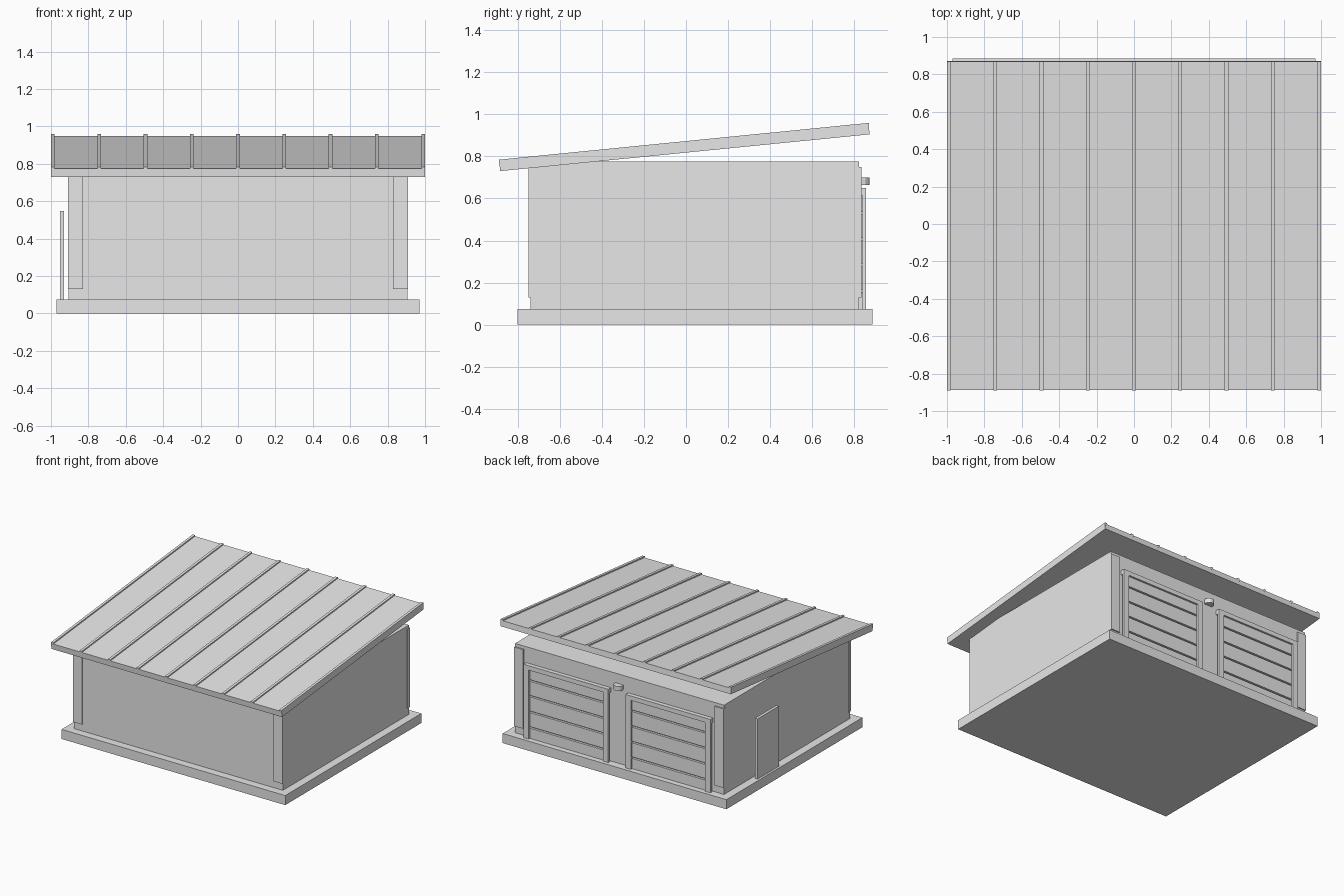
import bpy, bmesh, math
from mathutils import Matrix

if "Cube" in bpy.data.objects:
    bpy.data.objects.remove(bpy.data.objects["Cube"])

grey = bpy.data.materials.new("light_grey")
grey.diffuse_color = (0.8, 0.8, 0.8, 1)
grey.use_nodes = True
grey.node_tree.nodes["Principled BSDF"].inputs["Base Color"].default_value = grey.diffuse_color


def finish(name, bm):
    me = bpy.data.meshes.new(name)
    bm.to_mesh(me)
    bm.free()
    me.materials.append(grey)
    ob = bpy.data.objects.new(name, me)
    bpy.context.collection.objects.link(ob)
    return ob


def box(name, x, y, z):
    """Box from (min, max) ranges on each axis."""
    bm = bmesh.new()
    size = Matrix.Diagonal((x[1] - x[0], y[1] - y[0], z[1] - z[0], 1))
    mid = Matrix.Translation([(r[0] + r[1]) / 2 for r in (x, y, z)])
    bmesh.ops.create_cube(bm, size=1, matrix=mid @ size)
    return finish(name, bm)


# Foundation slab and walls
box("foundation", (-0.97, 0.97), (-0.80, 0.885), (0, 0.075))
box("walls", (-0.906, 0.906), (-0.738, 0.823), (0.07, 0.775))

# Corner boards on the front and back walls
for s, side in ((-1, "left"), (1, "right")):
    x = sorted((s * 0.908, s * 0.83))
    box("front_corner_" + side, x, (-0.748, -0.72), (0.13, 0.75))
    box("back_corner_" + side, x, (0.80, 0.833), (0.13, 0.75))

# Two slatted garage doors with frames on the back
for c, side in ((-0.443, "left"), (0.443, "right")):
    for i in range(5):
        zc = 0.1 + i * 0.1225
        box(f"{side}_door_slat_{i}", (c - 0.33, c + 0.33), (0.81, 0.841),
            (zc - 0.055, min(zc + 0.055, 0.64)))
    for s in (-1, 1):
        x = sorted((c + s * 0.322, c + s * 0.368))
        box(side + "_door_jamb", x, (0.838, 0.856), (0.07, 0.615))
    box(side + "_door_header", (c - 0.368, c + 0.368), (0.82, 0.856), (0.615, 0.65))

# Side door standing just off the left wall
box("side_door", (-0.953, -0.93), (0.21, 0.475), (0.07, 0.547))

# Round lamp between the garage doors
bm = bmesh.new()
bmesh.ops.create_cone(bm, cap_ends=True, segments=12, radius1=0.036, radius2=0.036,
                      depth=0.036, matrix=Matrix.Translation((0, 0.835, 0.682)))
finish("lamp", bm)

# Sloped roof with standing seams
tilt = Matrix.Translation((0, -0.0075, 0.8395)) @ Matrix.Rotation(math.atan2(0.175, 1.76), 4, 'X')
roof = [box("roof", (-1, 1), (-0.882, 0.882), (-0.0225, 0.0225))]
for i in range(9):
    x = -0.99 + i * 0.2475
    roof.append(box(f"roof_seam_{i}", (x - 0.01, x + 0.01), (-0.883, 0.883), (0.01, 0.032)))
for ob in roof:
    ob.data.transform(tilt)
